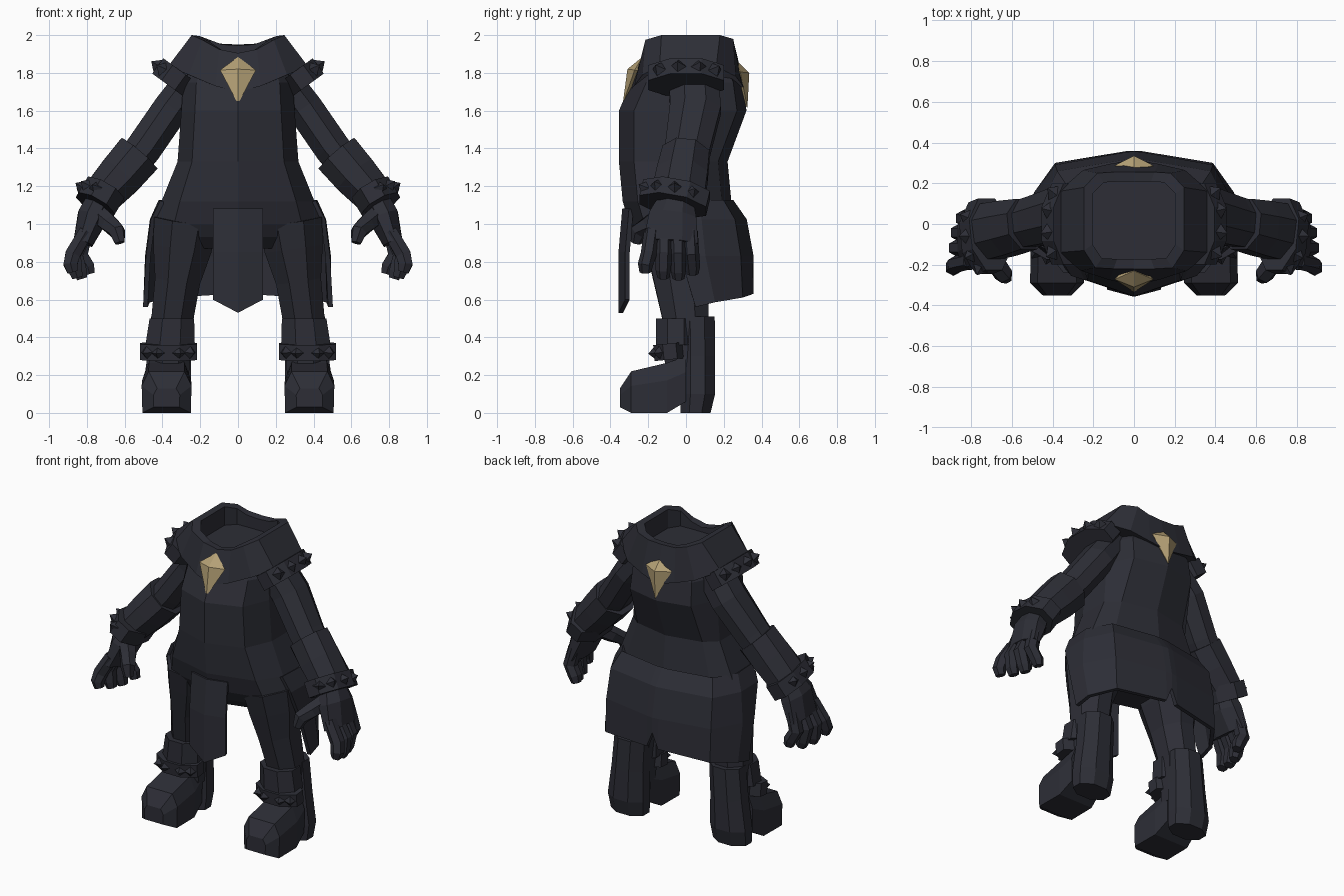
import bpy, bmesh, math
from mathutils import Vector, Matrix

if "Cube" in bpy.data.objects:
    bpy.data.objects.remove(bpy.data.objects["Cube"])


def material(name, color):
    m = bpy.data.materials.new(name)
    m.use_nodes = True
    m.diffuse_color = (*color, 1)
    m.node_tree.nodes["Principled BSDF"].inputs["Base Color"].default_value = (*color, 1)
    return m


CLOTH = material("charcoal_cloth", (0.026, 0.027, 0.037))
GOLD = material("pale_gold", (0.46, 0.355, 0.18))


def finish(name, bm, mat=CLOTH, mirror=False, thick=0):
    bmesh.ops.recalc_face_normals(bm, faces=bm.faces[:])
    mesh = bpy.data.meshes.new(name)
    bm.to_mesh(mesh)
    bm.free()
    mesh.materials.append(mat)
    ob = bpy.data.objects.new(name, mesh)
    bpy.context.collection.objects.link(ob)
    if thick:
        s = ob.modifiers.new("Thickness", 'SOLIDIFY')
        s.thickness, s.offset = thick, 0
    if mirror:
        ob.modifiers.new("Mirror", 'MIRROR').use_clip = False


def loft_into(bm, rings, closed=True):
    rows = [[bm.verts.new(p) for p in r] for r in rings]
    n = len(rows[0])
    for a, b in zip(rows, rows[1:]):
        for i in range(n if closed else n - 1):
            j = (i + 1) % n
            bm.faces.new((a[i], a[j], b[j], b[i]))
    if closed:
        bm.faces.new(rows[0])
        bm.faces.new(rows[-1])


def loft(name, rings, closed=True, **kw):
    bm = bmesh.new()
    loft_into(bm, rings, closed)
    finish(name, bm, **kw)


def frame(d):
    # u points outward, v points to the back
    d = Vector(d).normalized()
    u = d.cross(Vector((0, 1, 0))).normalized()
    return d, u, u.cross(d)


def ring(c, d, ru, rv, n=8):
    _, u, v = frame(d)
    k = 1 / math.cos(math.pi / n)
    angles = [math.tau * (i + 0.5) / n for i in range(n)]
    return [Vector(c) + u * ru * k * math.cos(a) + v * rv * k * math.sin(a) for a in angles]


def tube_rings(stations, n=8):
    # each station: centre, outward radius, depth radius
    pts = [Vector(s[0]) for s in stations]
    out = []
    for i, (c, ru, rv) in enumerate(stations):
        d = pts[min(i + 1, len(pts) - 1)] - pts[max(i - 1, 0)]
        out.append(ring(c, d, ru, rv, n))
    return out


def sym(half):
    # half outline from front centre to back centre, completed on the other side
    return half + [(-x, y, z) for x, y, z in reversed(half) if x > 0]


def studded_band(name, c, axis, ru, rv, width, angles, size=0.045):
    d, u, v = frame(axis)
    c = Vector(c)
    loft(name, [ring(c + d * s * width / 2, axis, ru, rv) for s in (-1, 1)], mirror=True)
    bm = bmesh.new()
    for deg in angles:
        a = math.radians(deg)
        p = c + u * ru * math.cos(a) + v * rv * math.sin(a)
        out = (u * math.cos(a) / ru + v * math.sin(a) / rv).normalized()
        m = Matrix.Translation(p + out * size * 0.45) @ out.to_track_quat('Z', 'Y').to_matrix().to_4x4()
        bmesh.ops.create_cone(bm, cap_ends=True, segments=4, radius1=size, radius2=0,
                              depth=size * 1.1, matrix=m)
    finish(name + "_studs", bm, mirror=True)


# Coat body and hips: height, half width, front, back
def body_ring(z, w, f, b):
    return sym([(0, f, z), (w * 0.76, f + 0.08, z), (w, -0.1, z), (w, 0.1, z),
                (w * 0.75, b - 0.05, z), (0, b, z)])


loft("coat_body", [body_ring(*s) for s in (
    (1.82, 0.25, -0.26, 0.27), (1.75, 0.29, -0.29, 0.3), (1.6, 0.3, -0.355, 0.32),
    (1.33, 0.32, -0.355, 0.22), (1.12, 0.405, -0.335, 0.24), (1.0, 0.445, -0.3, 0.27),
    (0.93, 0.445, -0.26, 0.2), (0.87, 0.4, -0.2, 0.16))])

# Coat skirt, open at the front and notched at the back
skirt = [
    [(0.40, -0.12, 1.12), (0.41, 0.05, 1.12), (0.33, 0.19, 1.12), (0.04, 0.24, 1.12), (0, 0.24, 1.12)],
    [(0.45, -0.1, 1.02), (0.455, 0.08, 1.02), (0.37, 0.25, 1.02), (0.04, 0.305, 1.02), (0, 0.31, 1.02)],
    [(0.475, -0.03, 0.83), (0.48, 0.1, 0.83), (0.38, 0.28, 0.83), (0.04, 0.34, 0.83), (0, 0.345, 0.83)],
    [(0.49, 0.05, 0.56), (0.48, 0.15, 0.585), (0.38, 0.29, 0.61), (0.04, 0.345, 0.63), (0, 0.345, 0.73)]]
loft("coat_skirt", [sym(r) for r in skirt], closed=False, thick=0.025)

# Front apron with pointed hem
loft("front_apron", [[(-0.13, y, z), (0, y - 0.035, zc), (0.13, y, z)] for y, z, zc in (
    (-0.29, 1.08, 1.08), (-0.31, 0.85, 0.85), (-0.31, 0.6, 0.53))], closed=False, thick=0.025)

# Raised hollow collar
rim = [(0, -0.22, 1.905), (0.1, -0.22, 1.925), (0.19, -0.215, 1.975), (0.245, -0.13, 2.0),
       (0.245, 0.18, 2.0), (0.18, 0.25, 1.98), (0.1, 0.255, 1.955), (0, 0.255, 1.95)]
base = [(0, -0.3, 1.7), (0.12, -0.275, 1.73), (0.26, -0.23, 1.79), (0.37, -0.14, 1.835),
        (0.37, 0.16, 1.835), (0.25, 0.265, 1.78), (0.12, 0.295, 1.74), (0, 0.315, 1.71)]


def inset(z=None):
    return [(x * 0.83, 0.02 + (y - 0.02) * 0.8, z or h - 0.005) for x, y, h in rim]


loft("collar", [sym(r) for r in (base, rim, inset(), inset(1.87))])


# Kite-shaped gems, front and back, sunk into the coat
def gem(name, top, side, tip, low):
    bm = bmesh.new()
    edge = [bm.verts.new(p) for p in (top, (0.095, *side), low, (-0.095, *side))]
    root = (0, side[0] * 0.6, side[1] - 0.03)
    for peak in (bm.verts.new(tip), bm.verts.new(root)):
        for i in range(4):
            bm.faces.new((edge[i], edge[(i + 1) % 4], peak))
    finish(name, bm, GOLD)


gem("front_gem", (0, -0.23, 1.885), (-0.272, 1.815), (0, -0.31, 1.82), (0, -0.335, 1.635))
gem("back_gem", (0, 0.265, 1.87), (0.287, 1.805), (0, 0.335, 1.8), (0, 0.325, 1.615))

# Arms and sleeve cuffs
loft("arm", tube_rings([
    ((0.22, 0.04, 1.79), 0.09, 0.13), ((0.355, 0.05, 1.61), 0.095, 0.135),
    ((0.5, 0.01, 1.4), 0.095, 0.12), ((0.72, -0.04, 1.13), 0.08, 0.1)]), mirror=True)
loft("sleeve_cuff", tube_rings([
    ((0.525, 0.0, 1.37), 0.125, 0.125), ((0.62, -0.02, 1.26), 0.12, 0.135),
    ((0.72, -0.04, 1.15), 0.105, 0.14)]), mirror=True)
studded_band("wrist_band", (0.73, -0.06, 1.14), (0.5, -0.2, -0.85), 0.112, 0.18, 0.1,
             (-65, -32, 0, 32), 0.04)
studded_band("shoulder_band", (0.34, 0, 1.775), (0.59, 0, -0.81), 0.105, 0.2, 0.1,
             (-45, -12, 20, 50))

# Hands with spread fingers
loft("palm", tube_rings([
    ((0.73, -0.05, 1.13), 0.07, 0.09), ((0.77, -0.07, 1.04), 0.08, 0.125),
    ((0.82, -0.08, 0.9), 0.052, 0.145)]), mirror=True)
bm = bmesh.new()
for base_y, knuckle, tip_x, tip_y, tip_z in (
        (-0.18, 0.875, 0.875, -0.215, 0.745), (-0.115, 0.87, 0.85, -0.12, 0.715),
        (-0.045, 0.86, 0.825, -0.04, 0.71), (0.02, 0.835, 0.785, 0.035, 0.735)):
    mid_y = (base_y + tip_y) / 2
    loft_into(bm, tube_rings([
        ((0.805, base_y, 0.96), 0.037, 0.037), ((knuckle, mid_y, 0.84), 0.04, 0.037),
        ((tip_x + 0.012, tip_y, tip_z + 0.04), 0.037, 0.035),
        ((tip_x, tip_y, tip_z), 0.028, 0.027)], 6))
finish("fingers", bm, mirror=True)
loft("thumb", tube_rings([
    ((0.75, -0.11, 1.06), 0.05, 0.05), ((0.68, -0.19, 1.0), 0.045, 0.045),
    ((0.64, -0.25, 0.96), 0.04, 0.04), ((0.625, -0.265, 0.9), 0.025, 0.025)], 6), mirror=True)

# Legs and boots
loft("leg", tube_rings([
    ((0.275, -0.03, 1.02), 0.17, 0.21), ((0.295, -0.02, 0.87), 0.155, 0.19),
    ((0.32, -0.025, 0.7), 0.12, 0.145), ((0.35, 0, 0.48), 0.11, 0.12),
    ((0.36, -0.01, 0.2), 0.1, 0.1)]), mirror=True)
loft("boot_heel_shaft", [ring((x, y, z), (0, 0, -1), rx, ry) for x, y, z, rx, ry in (
    (0.35, 0.06, 0.51, 0.11, 0.092), (0.365, 0.062, 0.3, 0.115, 0.092),
    (0.378, 0.062, 0.1, 0.13, 0.092), (0.378, 0.05, 0, 0.12, 0.08))], mirror=True)
loft("boot_cuff", [ring((x, -0.055, z), (0, 0, -1), r, 0.105) for x, z, r in (
    (0.35, 0.5, 0.118), (0.36, 0.36, 0.13))], mirror=True)
studded_band("boot_strap", (0.368, -0.085, 0.325), (0, 0.1, -1), 0.15, 0.085, 0.085,
             (-140, -112, -68, -40), 0.038)
loft("boot_foot", [[(0.378 + s * w, y, z) for s, z in (
    (-0.97, low), (-1, low + (top - low) * 0.65), (-0.72, top), (0.72, top),
    (1, low + (top - low) * 0.65), (0.97, low))] for y, low, top, w in (
    (-0.35, 0.03, 0.13, 0.07), (-0.29, 0, 0.22, 0.132), (-0.1, 0, 0.265, 0.13),
    (0.0, 0.06, 0.3, 0.115))], mirror=True)
